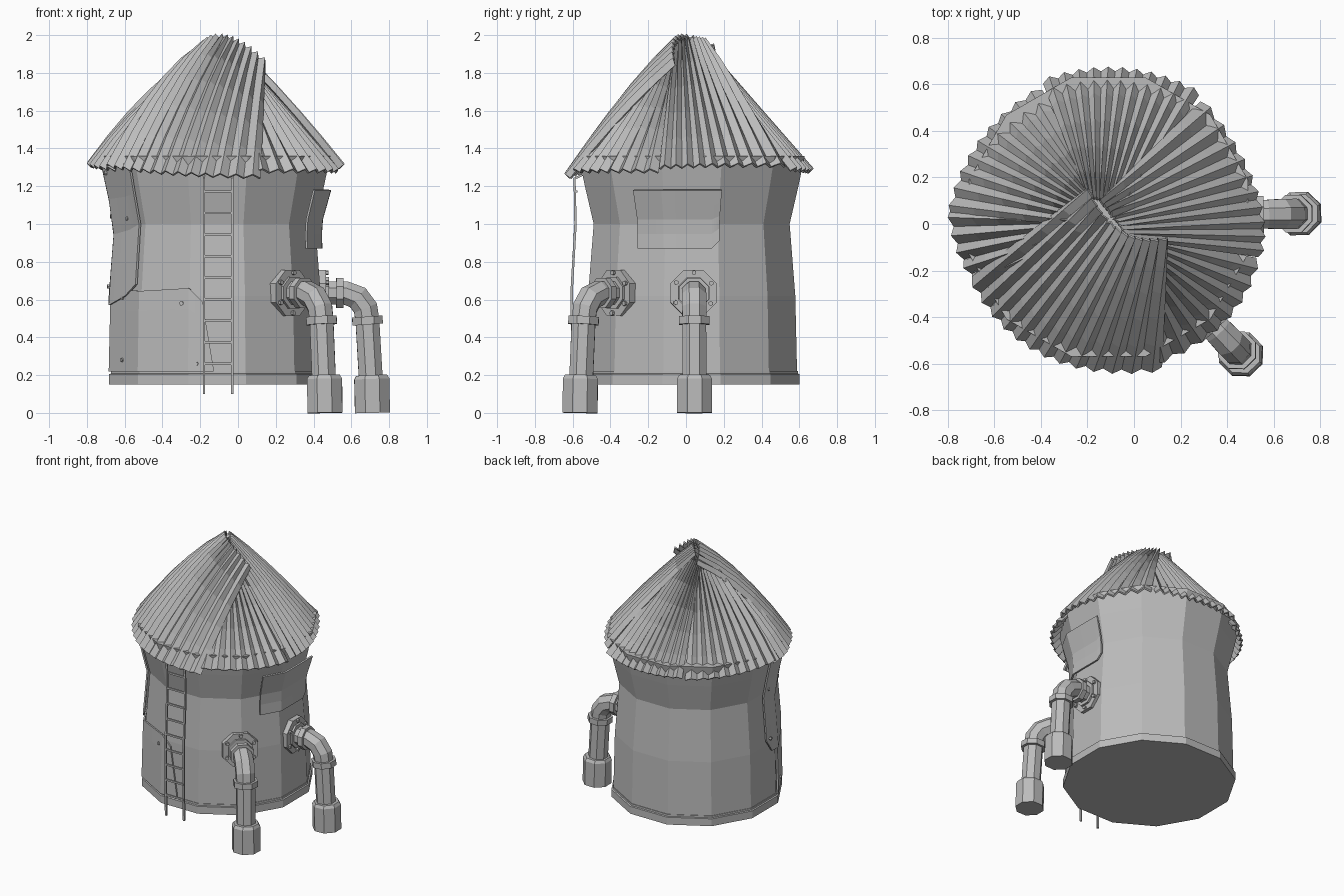
import bpy, bmesh, math
from mathutils import Vector

if "Cube" in bpy.data.objects:
    bpy.data.objects.remove(bpy.data.objects["Cube"])

GREY = bpy.data.materials.new("weathered_grey")
GREY.use_nodes = True
GREY.diffuse_color = (0.5, 0.5, 0.5, 1)
GREY.node_tree.nodes["Principled BSDF"].inputs["Base Color"].default_value = (0.5, 0.5, 0.5, 1)

CENTRE = Vector((-0.11, 0.03, 0))
WALL = [(0.2, 0.578), (0.62, 0.568), (1.0, 0.537), (1.2, 0.585), (1.36, 0.62)]


def finish(bm, name, thickness=0):
    bmesh.ops.recalc_face_normals(bm, faces=bm.faces)
    mesh = bpy.data.meshes.new(name)
    bm.to_mesh(mesh)
    bm.free()
    mesh.materials.append(GREY)
    obj = bpy.data.objects.new(name, mesh)
    bpy.context.collection.objects.link(obj)
    if thickness:
        mod = obj.modifiers.new("thickness", "SOLIDIFY")
        mod.thickness = thickness
        mod.offset = 0
    return obj


def skin(bm, rows, closed=False):
    """Join rows of points with quads."""
    rows = [[bm.verts.new(p) for p in row] for row in rows]
    n = len(rows[0])
    for a, b in zip(rows, rows[1:]):
        for i in range(n if closed else n - 1):
            j = (i + 1) % n
            bm.faces.new((a[i], a[j], b[j], b[i]))
    return rows


def tube(name, path, radii, ref, sides=8):
    """Sweep a polygon along a flat path; ref is perpendicular to the path."""
    bm, rings = bmesh.new(), []
    path = [Vector(p) for p in path]
    for i, p in enumerate(path):
        ahead = path[min(i + 1, len(path) - 1)] - p
        behind = p - path[max(i - 1, 0)]
        t = (ahead.normalized() + behind.normalized()).normalized()
        up = t.cross(ref)
        turn = [(k + 0.5) * math.tau / sides for k in range(sides)]
        rings.append([p + radii[i] * (ref * math.cos(a) + up * math.sin(a)) for a in turn])
    rings = skin(bm, rings, True)
    bm.faces.new(rings[0])
    bm.faces.new(rings[-1])
    return finish(bm, name)


def rod(name, a, b, r, ref, sides=8):
    return tube(name, [a, b], [r, r], ref, sides)


# Tank wall: twelve flat sides with a pinched waist
def wall_radius(deg, z):
    for (z0, r0), (z1, r1) in zip(WALL, WALL[1:]):
        if z <= z1:
            break
    r = r0 + (r1 - r0) * (z - z0) / (z1 - z0)
    off = (deg + 15) % 30 - 15
    return r * math.cos(math.radians(15)) / math.cos(math.radians(off))


def polar(deg, r, z):
    a = math.radians(deg)
    return CENTRE + Vector((r * math.cos(a), r * math.sin(a), z))


def lathe(name, profile):
    bm = bmesh.new()
    rings = skin(bm, [[polar(15 + 30 * k, r, z) for k in range(12)] for r, z in profile], True)
    bm.faces.new(rings[0])
    bm.faces.new(rings[-1])
    return finish(bm, name)


lathe("tank_wall", [(r, z) for z, r in WALL])
lathe("base_rim", [(0.592, 0.15), (0.592, 0.205), (0.582, 0.208), (0.582, 0.222), (0.57, 0.222)])


# Sheet-metal patches following the wall, given as columns (angle, low, high)
def patch(name, columns, gap=0.012, flare=0):
    bm, rows = bmesh.new(), []
    for (a0, l0, h0), (a1, l1, h1) in zip(columns, columns[1:]):
        for k in range(4):
            s = k / 4
            rows.append((a0 + (a1 - a0) * s, l0 + (l1 - l0) * s, h0 + (h1 - h0) * s))
    rows.append(columns[-1])
    grid = []
    for a, low, high in rows:
        zs = [low + (high - low) * k / 4 for k in range(5)]
        grid.append([polar(a, wall_radius(a, z) + gap + flare * k / 4, z) for k, z in enumerate(zs)])
    skin(bm, grid)
    return finish(bm, name, 0.012)


def bolt(deg, z, gap=0.012):
    r = wall_radius(deg, z) + gap
    rod("patch_bolt", polar(deg, r - 0.01, z), polar(deg, r + 0.014, z), 0.012, Vector((0, 0, 1)), 6)


patch("lower_left_patch", [(195, .22, .66), (225, .22, .645), (255, .22, .66), (262, .22, .59), (268, .22, .24)])
patch("upper_left_patch", [(182, .66, 1.31), (188, .57, 1.31), (195, .57, 1.32), (212, .62, 1.32), (222, .68, 1.32)], 0.02)
patch("right_patch", [(-31, .87, 1.18), (-15, .87, 1.18), (11, .87, 1.18), (15, .91, 1.18)], 0.022, 0.015)
for deg, z in [(208, .61), (251, .58), (209, .28), (259, .26)]:
    bolt(deg, z)
for deg, z in [(198, 1.27), (211, 1.03), (186, 1.04), (186, .67)]:
    bolt(deg, z, 0.024)

# Ladder
X = Vector((1, 0, 0))
for x in (-0.18, -0.03):
    tube("ladder_rail", [(x, -.6, .1), (x, -.605, .65), (x, -.585, 1.0), (x, -.59, 1.24), (x, -.55, 1.26)],
         [0.009] * 5, X, 4)
for k in range(9):
    z = 0.26 + 0.114 * k
    y = -0.605 + max(0, z - 0.65) * 0.045
    rod("ladder_rung", (-0.18, y, z), (-0.03, y, z), 0.009, Vector((0, 0, 1)), 4)


# Drain pipes with flange, elbow, collars and end coupling
def drain(deg):
    a = math.radians(deg)
    side = Vector((-math.sin(a), math.cos(a), 0))

    def at(r, z, s=0):
        return polar(deg, r, z) + side * s

    path = [(.53, .635), (.68, .635), (.745, .61), (.785, .555), (.795, .49), (.815, .15)]
    tube("pipe", [at(*p) for p in path], [.065, .067, .07, .07, .068, .068], side)
    rod("wall_flange", at(.53, .635), at(.575, .635), .132, side)
    rod("flange_hub", at(.57, .635), at(.59, .635), .09, side)
    rod("pipe_collar", at(.63, .635), at(.668, .635), .086, side)
    rod("pipe_collar", at(.797, .468), at(.794, .51), .087, side)
    tube("end_coupling", [at(.822, 0), at(.818, .18), at(.817, .2)], [.1, .1, .088], side)
    for k in range(6):
        b = k * math.tau / 6 + 0.5
        s, z = .107 * math.cos(b), .635 + .107 * math.sin(b)
        rod("flange_bolt", at(.57, z, s), at(.59, z, s), .013, side, 6)


drain(1)
drain(-46)


# Roof: overlapping fans of corrugated sheet
def arc(p, u):
    a, m, b = (Vector(q) for q in p)
    return a * (1 - u) * (1 - 2 * u) + m * 4 * u * (1 - u) + b * u * (2 * u - 1)


def roof_sheet(name, top, bottom, ridges, bulge, amp=0.014):
    bm, rows = bmesh.new(), []
    for j in range(6):
        v = j / 5
        row = []
        for i in range(2 * ridges + 1):
            u = i / (2 * ridges)
            p = arc(top, u).lerp(arc(bottom, u), v)
            p.z += 4 * v * (1 - v) * (bulge[0] + (bulge[1] - bulge[0]) * u)
            out = Vector((p.x + 0.1, p.y - 0.02, 0)).normalized() + Vector((0, 0, 1))
            row.append(p + out * amp * (0.7 if i % 2 else -0.7))
        rows.append(row)
    skin(bm, rows)
    return finish(bm, name, 0.012)


roof_sheet("roof_sheet_back", [(-.2, .12, 1.9), (-.13, .1, 1.92), (-.04, .08, 1.9)],
           [(-.39, .61, 1.29), (-.05, .66, 1.28), (.28, .56, 1.29)], 11, (.0, .0))
roof_sheet("roof_sheet_left", [(-.26, .0, 1.86), (-.22, .09, 1.87), (-.17, .13, 1.87)],
           [(-.79, .04, 1.32), (-.66, .35, 1.29), (-.4, .58, 1.27)], 9, (.05, .0))
roof_sheet("roof_sheet_left_front", [(-.26, -.06, 1.8), (-.27, -.02, 1.8), (-.27, .02, 1.8)],
           [(-.66, -.27, 1.29), (-.75, -.12, 1.3), (-.79, .07, 1.31)], 5, (.05, .05))
roof_sheet("roof_sheet_right_front", [(0, -.12, 1.82), (.02, -.1, 1.84), (.04, -.06, 1.83)],
           [(.08, -.6, 1.28), (.38, -.42, 1.28), (.53, -.15, 1.28)], 8, (.0, .0))
roof_sheet("roof_sheet_right", [(-.03, -.06, 1.95), (-.08, .02, 1.98), (-.15, .1, 1.97)],
           [(.54, -.14, 1.3), (.51, .17, 1.31), (.29, .53, 1.31)], 10, (.02, .03))
roof_sheet("roof_sheet_front", [(-.2, .16, 1.93), (-.06, -.03, 1.99), (.15, -.06, 1.85)],
           [(-.7, -.23, 1.31), (-.38, -.56, 1.27), (.12, -.62, 1.25)], 13, (.08, .03))
